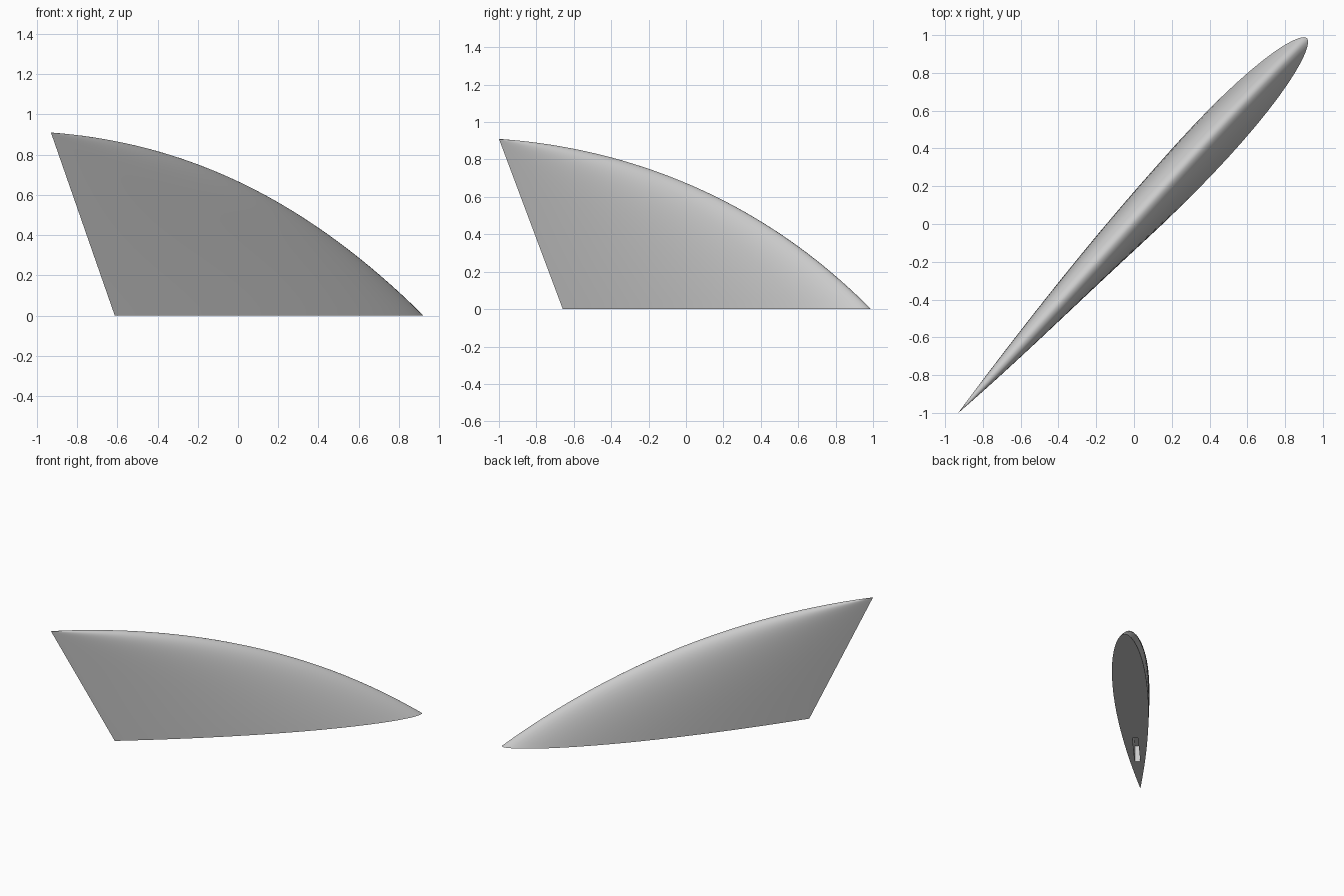
import bpy, bmesh, math
from mathutils import Vector, Matrix

cube = bpy.data.objects.get("Cube")
if cube:
    bpy.data.objects.remove(cube)

ALONG = Vector((0.681, 0.732, 0))      # chord direction
ACROSS = Vector((-0.732, 0.681, 0))    # thickness direction
HEIGHT = 0.91
ROOT_LEAD, ROOT_TRAIL, TIP = 1.345, -0.90, -1.366
ROWS, SIDE = 40, 28


def leading_edge(t):
    """Curved front edge from root (t=0) to tip (t=1): chord position, height."""
    a, b, c = (1 - t) ** 2, 2 * t * (1 - t), t * t
    return a * ROOT_LEAD + b * 0.176 + c * TIP, b * 0.83 + c * HEIGHT


def half_thickness(u):
    """Rounded nose, sharp tail."""
    return 0.153 * u ** 0.55 * (1 - u)


def section(t):
    """One horizontal foil outline, tail to nose to tail."""
    lead, z = leading_edge(t)
    trail = ROOT_TRAIL + (TIP - ROOT_TRAIL) * z / HEIGHT
    chord = lead - trail
    bow = 0.016 * math.sin(math.pi * z / HEIGHT)
    points = []
    for i in range(2 * SIDE):
        a = math.pi * (1 - i / SIDE)
        u = (1 - math.cos(a)) / 2
        side = 1 if a >= 0 else -1
        n = side * half_thickness(u) * chord + bow * (1 - u)
        points.append(ALONG * (lead - u * chord) + ACROSS * n + Vector((0, 0, z)))
    return points


def make_object(name, bm):
    bmesh.ops.recalc_face_normals(bm, faces=bm.faces)
    mesh = bpy.data.meshes.new(name)
    bm.to_mesh(mesh)
    bm.free()
    obj = bpy.data.objects.new(name, mesh)
    bpy.context.collection.objects.link(obj)
    return obj


# Fin blade: stacked foil outlines closing to a point at the tip
bm = bmesh.new()
rings = [[bm.verts.new(p) for p in section(r / ROWS)] for r in range(ROWS)]
tip = bm.verts.new(ALONG * TIP + Vector((0, 0, HEIGHT)))
count = 2 * SIDE
for low, high in zip(rings, rings[1:]):
    for i in range(count):
        j = (i + 1) % count
        bm.faces.new((low[i], low[j], high[j], high[i]))
for i in range(count):
    bm.faces.new((rings[-1][i], rings[-1][(i + 1) % count], tip))
bm.faces.new(rings[0])
fin = make_object("fin_blade", bm)

grey = bpy.data.materials.new("plain_grey")
grey.use_nodes = True
grey.diffuse_color = (0.6, 0.6, 0.6, 1)
grey.node_tree.nodes["Principled BSDF"].inputs["Base Color"].default_value = (0.6, 0.6, 0.6, 1)
fin.data.materials.append(grey)

# Mounting slot cut up into the flat base
bm = bmesh.new()
bmesh.ops.create_cube(bm, size=1)
bmesh.ops.scale(bm, vec=(0.34, 0.04, 0.26), verts=bm.verts)
bmesh.ops.rotate(bm, matrix=Matrix.Rotation(math.atan2(ALONG.y, ALONG.x), 3, 'Z'), verts=bm.verts)
bmesh.ops.translate(bm, vec=ALONG * -0.34, verts=bm.verts)
cutter = make_object("slot_cutter", bm)
cutter.hide_render = True
cutter.data.materials.append(grey)

cut = fin.modifiers.new("slot", 'BOOLEAN')
cut.operation = 'DIFFERENCE'
cut.solver = 'EXACT'
cut.object = cutter
bpy.ops.object.select_all(action='DESELECT')
bpy.context.view_layer.objects.active = fin
fin.select_set(True)
bpy.ops.object.modifier_apply(modifier=cut.name)
bpy.data.objects.remove(cutter)
bpy.ops.object.shade_smooth_by_angle(angle=math.radians(40))
